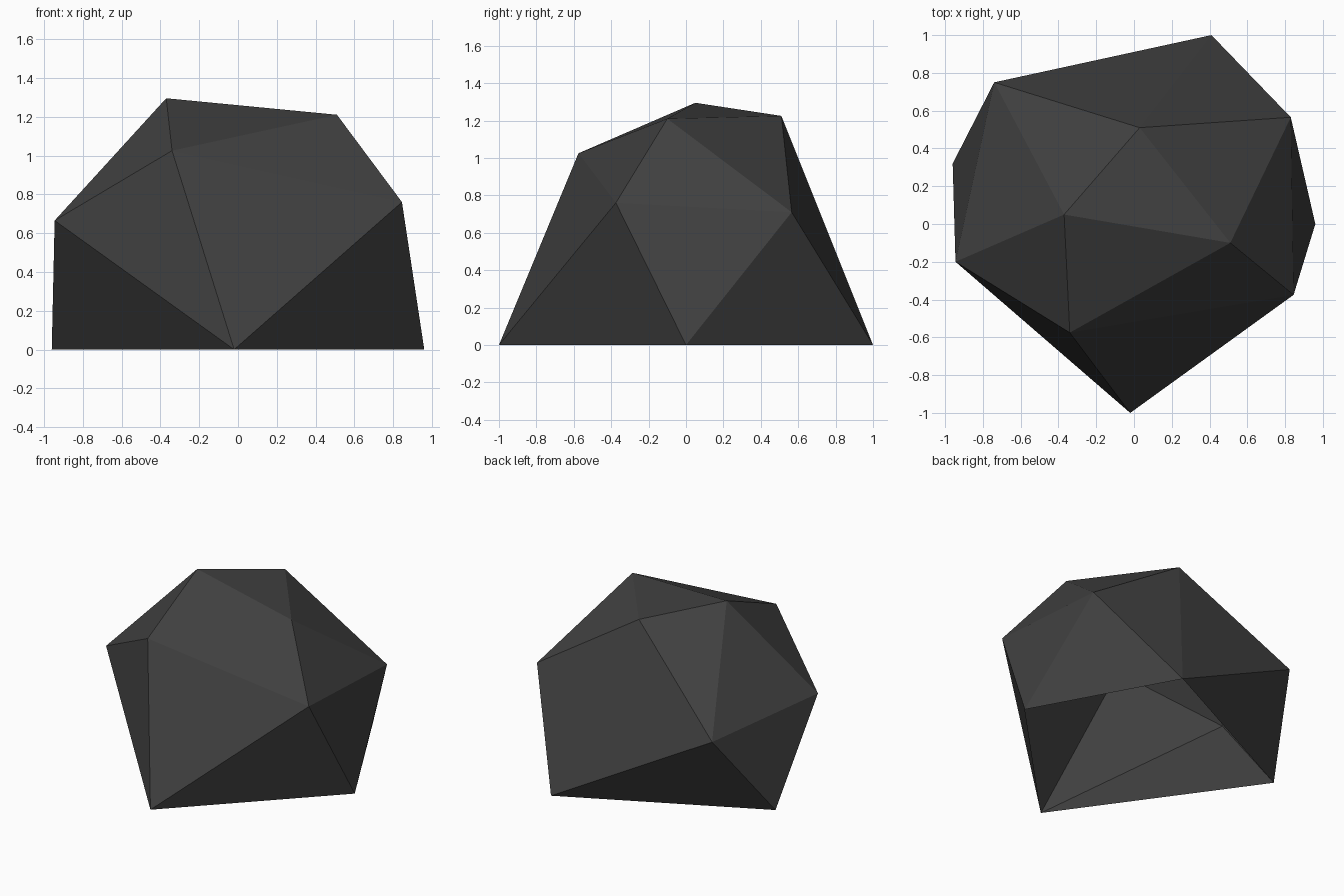
import bpy
import bmesh

cube = bpy.data.objects.get("Cube")
if cube:
    bpy.data.objects.remove(cube, do_unlink=True)

# Dark stone colour
stone = bpy.data.materials.new("dark_grey_stone")
stone.use_nodes = True
colour = (0.052, 0.052, 0.052, 1)
stone.diffuse_color = colour
stone.node_tree.nodes["Principled BSDF"].inputs["Base Color"].default_value = colour

# Irregular boulder: a peak, two rings of five corners, and one ground corner
bm = bmesh.new()
peak = bm.verts.new((-0.37, 0.05, 1.295))
foot = bm.verts.new((0.96, 0, 0))
upper = [bm.verts.new(p) for p in (
    (0.03, 0.51, 1.225), (0.51, -0.10, 1.21), (-0.34, -0.575, 1.025),
    (-0.945, -0.20, 0.665), (-0.74, 0.75, 0.61))]
lower = [bm.verts.new(p) for p in (
    (0.83, 0.565, 0.71), (0.845, -0.375, 0.76), (-0.02, -1, 0),
    (-0.96, 0.32, 0), (0.41, 1, 0))]

for i in range(5):
    j = (i + 1) % 5
    bm.faces.new((peak, upper[j], upper[i]))
    bm.faces.new((upper[i], upper[j], lower[i]))
    bm.faces.new((upper[j], lower[j], lower[i]))
    # The underside on the ground stays open
    if max(v.co.z for v in (foot, lower[i], lower[j])) > 0.1:
        bm.faces.new((foot, lower[i], lower[j]))

mesh = bpy.data.meshes.new("boulder")
bm.to_mesh(mesh)
bm.free()
mesh.materials.append(stone)
boulder = bpy.data.objects.new("boulder", mesh)
bpy.context.collection.objects.link(boulder)
